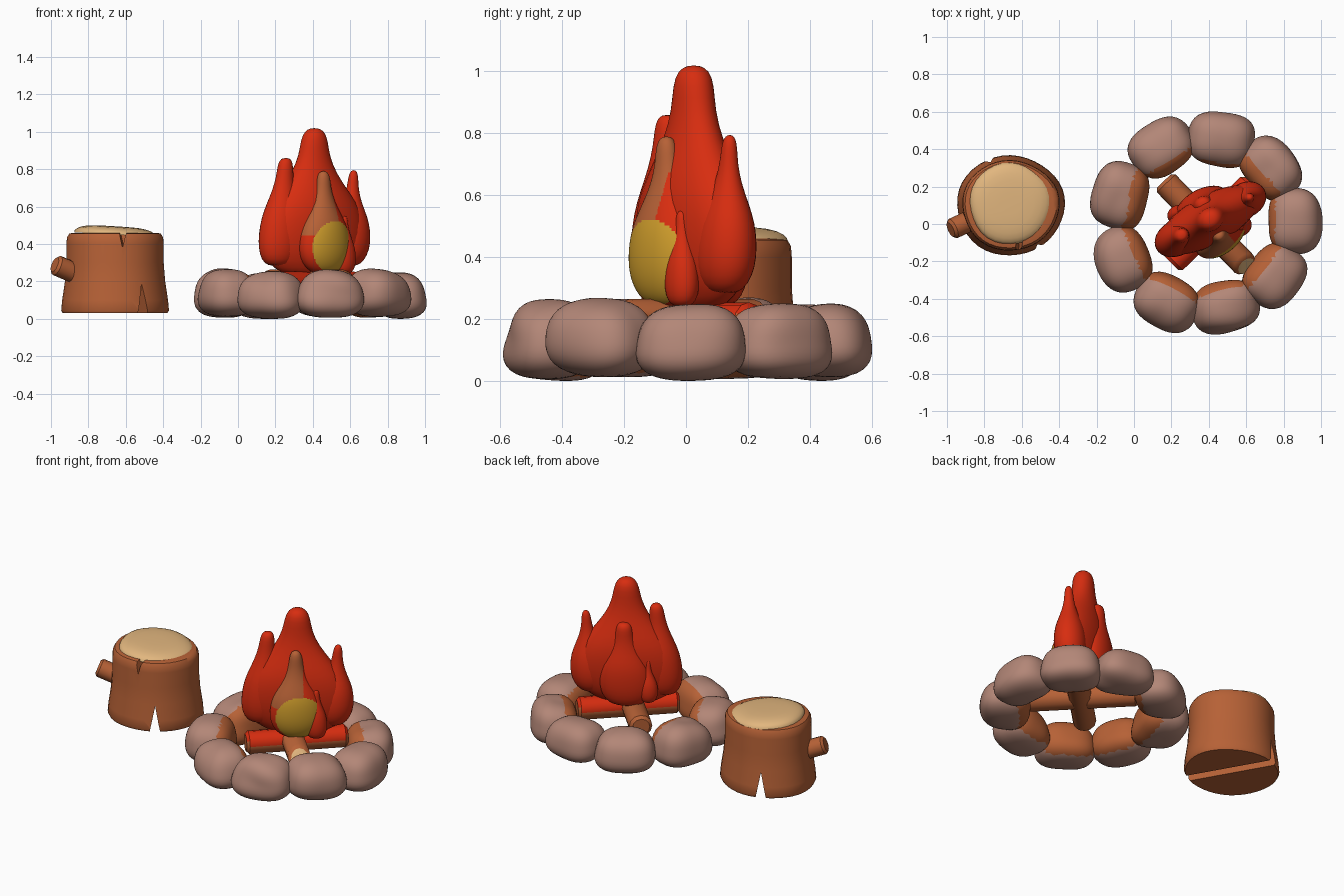
import bpy, bmesh, math, random
from mathutils import Vector, Matrix

random.seed(4)
cube = bpy.data.objects.get("Cube")
if cube:
    bpy.data.objects.remove(cube, do_unlink=True)


def material(name, rgb):
    m = bpy.data.materials.new(name)
    m.use_nodes = True
    m.diffuse_color = (*rgb, 1)
    m.node_tree.nodes["Principled BSDF"].inputs["Base Color"].default_value = (*rgb, 1)
    return m


red = material("flame_red", (0.68, 0.026, 0.005))
yellow = material("flame_yellow", (0.61, 0.33, 0.024))
bark = material("bark_brown", (0.47, 0.12, 0.037))
cream = material("cut_wood", (0.76, 0.47, 0.21))
rock = material("stone_grey", (0.45, 0.24, 0.185))


def smooth(obj, angle):
    bpy.ops.object.select_all(action="DESELECT")
    obj.select_set(True)
    bpy.context.view_layer.objects.active = obj
    bpy.ops.object.shade_smooth_by_angle(angle=math.radians(angle))


def finish(name, bm, mats, matrix=Matrix(), paint=None, subsurf=0, angle=60):
    """Turn a bmesh into a smooth object, colour faces by rule, place it."""
    bmesh.ops.recalc_face_normals(bm, faces=bm.faces)
    mesh = bpy.data.meshes.new(name)
    bm.to_mesh(mesh)
    bm.free()
    obj = bpy.data.objects.new(name, mesh)
    bpy.context.collection.objects.link(obj)
    bpy.context.view_layer.objects.active = obj
    if subsurf:
        obj.modifiers.new("rounding", "SUBSURF").levels = subsurf
        bpy.ops.object.modifier_apply(modifier="rounding")
    for m in mats:
        obj.data.materials.append(m)
    if paint:
        for p in obj.data.polygons:
            p.material_index = paint(p.center, p.normal)
    obj.data.transform(matrix)
    smooth(obj, angle)
    return obj


def loft(rings, sides, wobble=0.0):
    """Skin elliptical rings (x, y, z, radius_x, radius_y) along z."""
    bm = bmesh.new()
    loops = []
    for x, y, z, rx, ry in rings:
        loop = []
        for i in range(sides):
            a = math.tau * i / sides
            k = 1 + wobble * (math.sin(3 * a + 1) + 0.6 * math.sin(5 * a))
            loop.append(bm.verts.new((x + rx * k * math.cos(a), y + ry * k * math.sin(a), z)))
        loops.append(loop)
    for a, b in zip(loops, loops[1:]):
        for i in range(sides):
            j = (i + 1) % sides
            bm.faces.new((a[i], a[j], b[j], b[i]))
    bm.faces.new(loops[0])
    bm.faces.new(loops[-1])
    return bm


# Flame tongues: one shared teardrop outline, in a frame turned about z
teardrop = [(0, .4), (.06, .76), (.17, .97), (.3, 1), (.45, .89), (.57, .66),
            (.7, .4), (.82, .27), (.92, .235), (.98, .17), (1, .06)]


def tongue(name, x, y, low, high, width, flat, lean=0.0, power=1.0,
           mats=(red,), paint=None, subsurf=1, turn=29):
    rings = []
    for t, r in teardrop:
        rx = width * r ** power
        ry = rx * (flat + (0.95 - flat) * t * t)
        rings.append((x + lean * t, y, low + (high - low) * t, rx, ry))
    place = Matrix.Translation((0.4, 0.02, 0)) @ Matrix.Rotation(math.radians(turn), 4, "Z")
    finish(name, loft(rings, 16), mats, place, paint, subsurf)


def heart(c, n):
    """Yellow round heart, brown-orange licking edge, red elsewhere."""
    if n.y < 0 and math.hypot(c.x - 0.005, c.z - 0.385) < 0.138:
        return 1
    return 2 if c.z > 0.45 and (c.x < 0.03 or c.z > 0.67) else 0


tongue("flame_body", 0, 0, .22, 1.02, .325, .36, .01)
tongue("flame_left", -.205, 0, .28, .86, .13, .75, .04, power=.75)
tongue("flame_right", .215, 0, .28, .795, .12, .8, .035)
tongue("flame_front_small", .13, -.11, .24, .55, .068, .8, power=.8)
tongue("flame_back", 0, .09, .24, .77, .16, .5, .015, power=.8)
tongue("flame_back_small", -.13, .11, .27, .54, .06, .8)
tongue("flame_inner", 0, -.1, .24, .79, .165, .6, -.01,
       mats=(red, yellow, bark), paint=heart, subsurf=3, turn=40)


# Round wood with softened ends; slant tilts the far cut upward
def wood(name, start, end, radius, mats, paint=None, slant=0.0):
    d = Vector(end) - Vector(start)
    matrix = Matrix.Translation(start) @ d.to_track_quat("Z", "Y").to_matrix().to_4x4()
    bevel = 0.25 * radius
    bm = loft([(0, 0, z, r, r) for z, r in ((0, radius - bevel), (bevel, radius),
              (d.length - bevel, radius), (d.length, radius - bevel))], 12)
    for v in bm.verts:
        if v.co.z > d.length / 2:
            v.co.z -= slant * v.co.y
    finish(name, bm, mats, matrix, paint, angle=40)


# Crossed logs: one with a pale cut, one glowing on top
wood("log_cut", (.16, .23, .195), (.6, -.225, .195), .069, (bark, cream),
     lambda c, n: int(n.z > 0.8 and c.z > 0.5), slant=0.6)
wood("log_glowing", (.2, -.21, .185), (.63, .215, .185), .069, (bark, red),
     lambda c, n: int(n.y > 0.2))


# Ring of rounded stones, warm on the side facing the fire
def stone(index, turn, warm):
    bm = bmesh.new()
    bmesh.ops.create_icosphere(bm, subdivisions=4, radius=1)
    power = 2.7
    half = Vector((0.144, 0.175, random.uniform(0.12, 0.131)))
    lumps = [(Vector([random.uniform(-1, 1) for _ in range(3)]).normalized(),
              random.uniform(-0.13, 0.07)) for _ in range(9)]
    for v in bm.verts:
        n = v.co.normalized()
        k = sum(abs(c) ** power for c in n) ** (-1 / power)
        k *= 1 + sum(s * max(0, n.dot(d)) ** 6 for d, s in lumps)
        side = k * (1 - 0.12 * n.z)
        v.co = (n.x * side * half.x, n.y * side * half.y, n.z * k * half.z)
    low = min(v.co.z for v in bm.verts)
    out = 0.484 - 0.026 * math.cos(turn) - 0.025 * abs(math.sin(turn))
    place = (Matrix.Translation((0.4, 0, 0.006 * (index % 3) - low))
             @ Matrix.Rotation(turn, 4, "Z") @ Matrix.Translation((out, 0, 0)))
    finish(f"stone_{index}", bm, (rock, bark), place, lambda c, n: int(n.x < -warm))


for i, warm in enumerate((.7, .25, .85, .45, .2, .35, .4, .6, .3)):
    stone(i, math.radians(40 * i + 2), warm)


# Wedge cutter: triangular prism between two points
def wedge(name, start, end, half_width, depth):
    bm = bmesh.new()
    s, e = Vector(start), Vector(end)
    side = (e - s).cross(Vector((0, 0, 1))).normalized() * half_width
    tip = Vector((0, 0, depth))
    a, b = [[bm.verts.new(q) for q in (p - side, p + side, p + tip)] for p in (s, e)]
    for i in range(3):
        j = (i + 1) % 3
        bm.faces.new((a[i], a[j], b[j], b[i]))
    bm.faces.new(a)
    bm.faces.new(b)
    return finish(name, bm, (bark,))


# Tree stump with a split base and a small crack at the rim
at = Matrix.Translation((-0.66, 0.1, 0))
profile = [(.03, .28), (.045, .288), (.1, .283), (.2, .268), (.3, .26),
           (.4, .26), (.435, .257), (.455, .245), (.46, .225)]
stump = finish("stump", loft([(0, 0, z, r, r * 0.93) for z, r in profile], 40, 0.012),
               (bark,), at)
cutters = [wedge("split_cutter", (-.87, .51, .02), (-.39, -.33, .02), .033, .17),
           wedge("crack_cutter", (-.63, -.25, .48), (-.61, -.07, .48), .022, -.1)]
bpy.context.view_layer.objects.active = stump
for c in cutters:
    mod = stump.modifiers.new("cut", "BOOLEAN")
    mod.operation, mod.solver, mod.object = "DIFFERENCE", "EXACT", c
    bpy.ops.object.modifier_apply(modifier=mod.name)
    bpy.data.objects.remove(c, do_unlink=True)
smooth(stump, 45)

# Pale domed cut face, slightly higher on one side
rings = []
for i in range(7):
    a = 1.5 * i / 6
    r = 0.219 * math.cos(a) ** 0.5
    rings.append((0, 0.01, 0.45 + 0.045 * math.sin(a), r, r))
dome = loft(rings, 32, 0.015)
for v in dome.verts:
    v.co.z -= 0.06 * v.co.x
finish("stump_top", dome, (cream,), at, angle=70)

# Cut-off branch
wood("stump_branch", (-.85, .03, .235), (-.98, -.03, .29), .056, (bark,))
